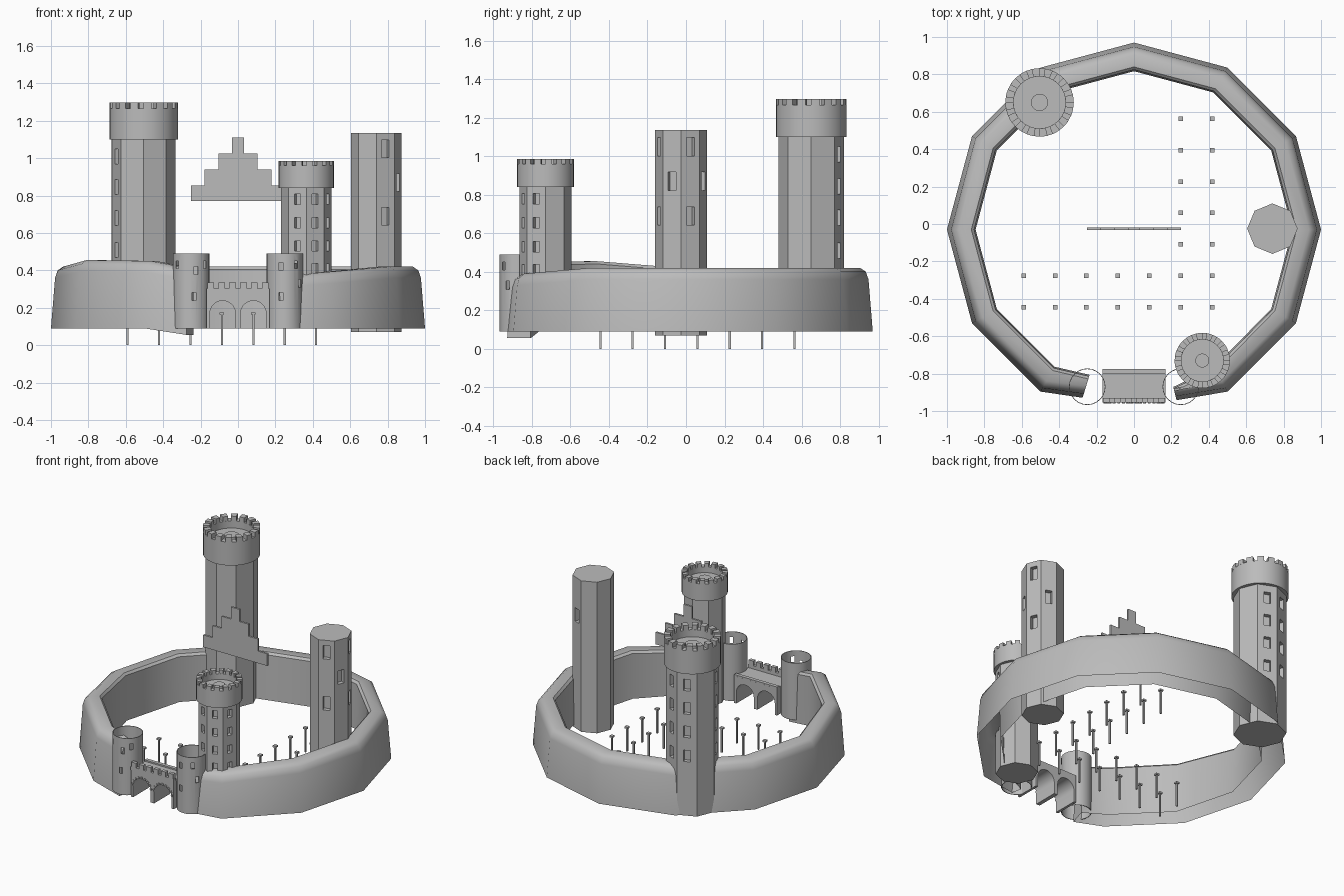
import bpy, bmesh, math
from mathutils import Matrix, Vector

if "Cube" in bpy.data.objects:
    bpy.data.objects.remove(bpy.data.objects["Cube"], do_unlink=True)

stone = bpy.data.materials.new("grey stone")
stone.use_nodes = True
stone.diffuse_color = (0.5, 0.5, 0.5, 1)
stone.node_tree.nodes["Principled BSDF"].inputs["Base Color"].default_value = (0.5, 0.5, 0.5, 1)


def finish(name, bm, normals=True):
    if normals:
        bmesh.ops.recalc_face_normals(bm, faces=bm.faces)
    mesh = bpy.data.meshes.new(name)
    bm.to_mesh(mesh)
    bm.free()
    obj = bpy.data.objects.new(name, mesh)
    bpy.context.collection.objects.link(obj)
    mesh.materials.append(stone)
    return obj


def smooth(obj, degrees=35):
    bpy.ops.object.select_all(action="DESELECT")
    obj.select_set(True)
    bpy.context.view_layer.objects.active = obj
    bpy.ops.object.shade_smooth_by_angle(angle=math.radians(degrees))


def box(bm, centre, size, turn=0.0):
    m = Matrix.Translation(centre) @ Matrix.Rotation(turn, 4, "Z") @ Matrix.Diagonal((*size, 1))
    bmesh.ops.create_cube(bm, size=1, matrix=m)


def prism(bm, outline, y0, y1):
    """Extrude an x-z outline along y."""
    front = bm.faces.new([bm.verts.new((x, y0, z)) for x, z in outline])
    out = bmesh.ops.extrude_face_region(bm, geom=[front])
    moved = [v for v in out["geom"] if isinstance(v, bmesh.types.BMVert)]
    bmesh.ops.translate(bm, verts=moved, vec=(0, y1 - y0, 0))


def lathe(bm, profile, x, y, sides):
    """Spin an r-z profile around a vertical axis."""
    rings = []
    for r, z in profile:
        rings.append([bm.verts.new((x + r * math.cos(a), y + r * math.sin(a), z))
                      for a in (math.tau * i / sides for i in range(sides))])
    for low, high in zip(rings, rings[1:]):
        for i in range(sides):
            j = (i + 1) % sides
            bm.faces.new((low[i], low[j], high[j], high[i]))
    return rings


def carve(obj, cutter_bm):
    """Cut a set of openings out of an object and drop the cutter."""
    cutter = finish("opening_cutter", cutter_bm)
    cutter.hide_render = True
    mod = obj.modifiers.new("openings", "BOOLEAN")
    mod.operation, mod.solver, mod.object = "DIFFERENCE", "EXACT", cutter
    graph = bpy.context.evaluated_depsgraph_get()
    mesh = bpy.data.meshes.new_from_object(obj.evaluated_get(graph))
    obj.modifiers.clear()
    obj.data = mesh
    bpy.data.objects.remove(cutter, do_unlink=True)


def tower(name, x, y, radius, z0, z1, windows, width, height):
    """Octagonal shaft with recessed windows given as (facing degrees, heights)."""
    bm = bmesh.new()
    rings = lathe(bm, [(radius, z0), (radius, z1)], x, y, 8)
    for ring in rings:
        bm.faces.new(ring)
    shaft = finish(name, bm)
    cut = bmesh.new()
    reach = radius * math.cos(math.pi / 8)
    for facing, heights in windows:
        a = math.radians(facing)
        for z in heights:
            box(cut, (x + reach * math.cos(a), y + reach * math.sin(a), z), (0.06, width, height), a)
    carve(shaft, cut)


def crown(name, x, y, radius, z0, z1, merlon, depth):
    """Round parapet with a sunken floor, a central boss and merlons."""
    inner = radius * 0.76
    bm = bmesh.new()
    floor = z1 - depth
    rings = lathe(bm, [(radius, z0), (radius, z1), (inner, z1), (inner, floor),
                       (radius / 4, floor), (radius / 4, floor + 0.02)], x, y, 32)
    bm.faces.new(rings[0])
    bm.faces.new(rings[-1])
    count = 16
    for k in range(count):
        start = math.tau * k / count
        angles = [start + math.tau / count * f for f in (0, 0.3, 0.6)]
        edge = [(radius, a) for a in angles] + [(inner, a) for a in reversed(angles)]
        base = bm.faces.new([bm.verts.new((x + r * math.cos(a), y + r * math.sin(a), z1)) for r, a in edge])
        out = bmesh.ops.extrude_face_region(bm, geom=[base])
        bmesh.ops.translate(bm, vec=(0, 0, merlon),
                            verts=[v for v in out["geom"] if isinstance(v, bmesh.types.BMVert)])
    smooth(finish(name, bm))


# Curtain wall: stations of angle, outer radius, inner radius, bottom, top
stations = [(-76, 0.94, 0.875, 0.09, 0.37), (-60, 1, 0.86, 0.09, 0.39)]
stations += [(a, 1, 0.855, 0.09, 0.42) for a in range(-30, 181, 30)]
stations += [(210, 1, 0.855, 0.09, 0.455), (240, 1, 0.855, 0.09, 0.45), (253, 0.94, 0.82, 0.055, 0.41)]
bm = bmesh.new()
rows = []
for angle, out, inn, low, top in stations:
    a = math.radians(angle)
    section = [(out, low), (out - 0.022, top - 0.06), (out - 0.036, top - 0.02), (out - 0.065, top),
               (inn + 0.015, top), (inn, top - 0.015), (inn - 0.008, low)]
    rows.append([bm.verts.new((r * math.cos(a), r * math.sin(a) - 0.03, z)) for r, z in section])
for one, two in zip(rows, rows[1:]):
    for i in range(len(one) - 1):
        bm.faces.new((one[i], two[i], two[i + 1], one[i + 1]))
bm.faces.new(rows[0])
bm.faces.new(rows[-1])
smooth(finish("curtain_wall", bm), 40)

# Towers
high = (0.51, 0.68, 0.845, 1.01)
tower("great_tower", -0.505, 0.65, 0.17, 0.09, 1.12, [(67.5, high), (112.5, high), (202.5, high)], 0.045, 0.08)
crown("great_tower_crown", -0.505, 0.65, 0.183, 1.10, 1.265, 0.033, 0.05)
small = (0.41, 0.53, 0.655, 0.78)
tower("gate_side_tower", 0.365, -0.73, 0.135, 0.09, 0.86,
      [(-112.5, small), (-67.5, small), (-22.5, small)], 0.035, 0.055)
crown("gate_side_tower_crown", 0.365, -0.73, 0.148, 0.84, 0.96, 0.025, 0.04)
tower("plain_tower", 0.74, -0.025, 0.135, 0.07, 1.135,
      [(-67.5, (1.05, 0.69)), (-22.5, (0.87,)), (22.5, (1.05, 0.69)), (67.5, (0.87,))], 0.045, 0.095)

# Open gate turrets with slits
slits = {"left": (0.25, [(-102, 0.42), (-52, 0.43), (-102, 0.26), (-35, 0.33)]),
         "right": (-0.25, [(-75, 0.40), (-42, 0.43), (-81, 0.26), (-140, 0.43)])}
for side, (x, places) in slits.items():
    bm = bmesh.new()
    rad = 0.098
    lathe(bm, [(rad, 0.09), (rad, 0.49), (rad - 0.004, 0.49), (rad - 0.004, 0.09), (rad, 0.09)], x, -0.87, 24)
    bmesh.ops.remove_doubles(bm, verts=bm.verts, dist=0.0001)
    turret = finish(side + "_gate_turret", bm)
    cut = bmesh.new()
    for facing, z in places:
        a = math.radians(facing)
        box(cut, (x + rad * math.cos(a), -0.87 + rad * math.sin(a), z), (0.04, 0.022, 0.042), a)
    carve(turret, cut)
    smooth(turret)

# Gatehouse with two arched passages
bm = bmesh.new()
box(bm, (0, -0.865, 0.185), (0.335, 0.18, 0.19))
gatehouse = finish("gatehouse", bm)
cut = bmesh.new()
for x in (-0.082, 0.082):
    arch = [(x + 0.068 * math.cos(math.pi * i / 16), 0.17 + 0.068 * math.sin(math.pi * i / 16)) for i in range(17)]
    prism(cut, arch + [(x - 0.068, 0.05), (x + 0.068, 0.05)], -1, -0.7)
carve(gatehouse, cut)
smooth(gatehouse, 30)

# Gate parapets and merlons
bm = bmesh.new()
box(bm, (0, -0.943, 0.29), (0.335, 0.025, 0.024))
box(bm, (0, -0.788, 0.284), (0.335, 0.025, 0.012))
for i in range(6):
    box(bm, (-0.145 + 0.058 * i, -0.943, 0.318), (0.036, 0.025, 0.034))
finish("gate_parapet", bm)

# Raised arch stones
bm = bmesh.new()
for x in (-0.082, 0.082):
    for i in range(9):
        a = math.pi * (i + 0.5) / 9
        m = (Matrix.Translation((x + 0.074 * math.cos(a), -0.957, 0.17 + 0.074 * math.sin(a)))
             @ Matrix.Rotation(-a, 4, "Y") @ Matrix.Diagonal((0.012, 0.008, 0.014, 1)))
        bmesh.ops.create_cube(bm, size=1, matrix=m)
finish("arch_stones", bm)

# Stepped gable standing over the courtyard
bm = bmesh.new()
half = []
for i, w in enumerate((0.25, 0.178, 0.105, 0.033)):
    half += [(w, 0.77 + 0.085 * i), (w, 0.855 + 0.085 * i)]
prism(bm, half + [(-x, z) for x, z in reversed(half)], -0.032, -0.018)
finish("stepped_gable", bm)

# Courtyard posts in two crossing double rows
spots = {(c, r) for c in range(7) for r in range(2)} | {(c, r) for c in (5, 6) for r in range(7)}
bm = bmesh.new()
for c, r in sorted(spots):
    x, y = -0.59 + 0.168 * c, -0.445 + 0.168 * r
    box(bm, (x, y, 0.083), (0.011, 0.011, 0.166))
    box(bm, (x, y, 0.17), (0.024, 0.024, 0.012))
finish("courtyard_posts", bm)
